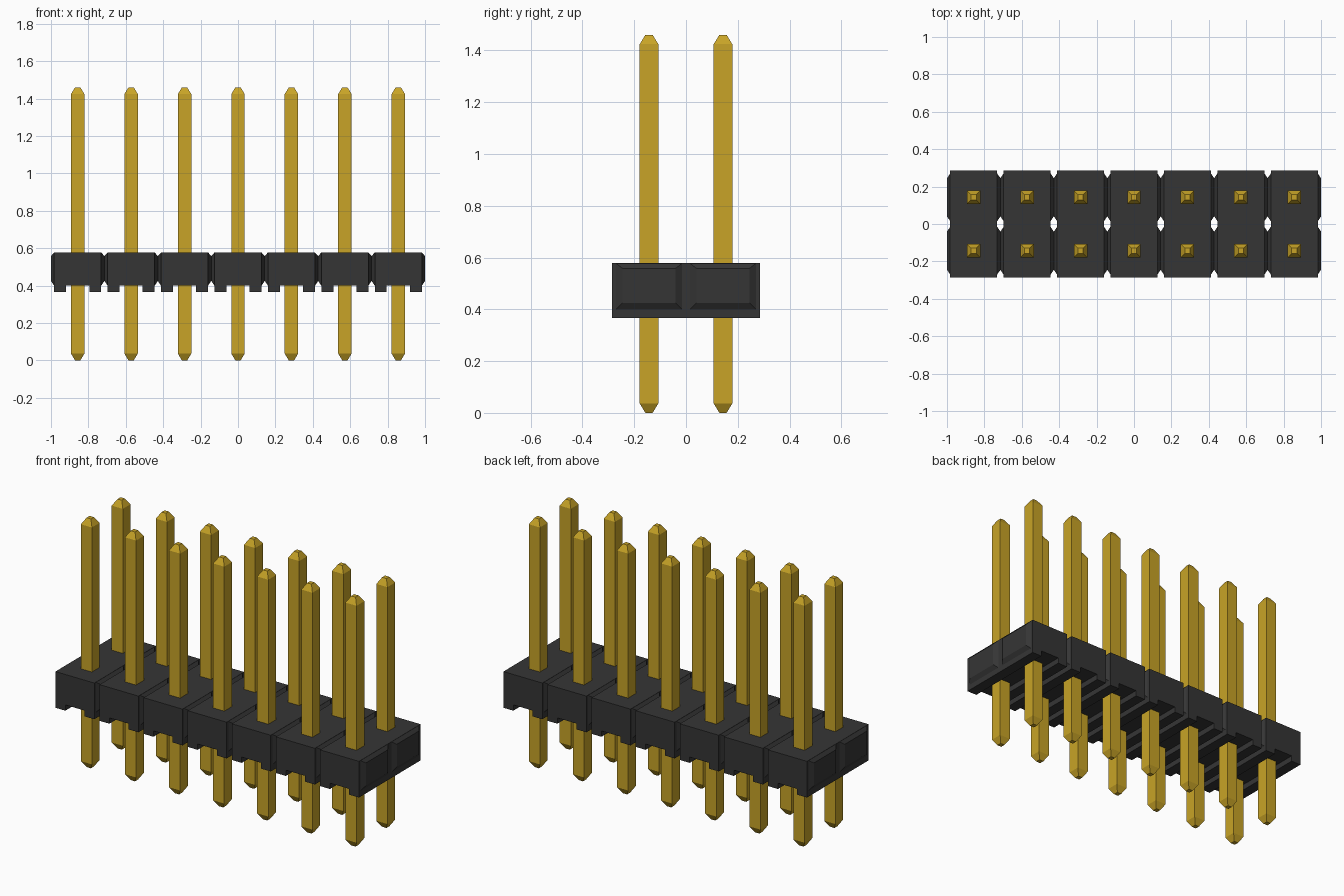
import bpy, bmesh

cube = bpy.data.objects.get("Cube")
if cube:
    bpy.data.objects.remove(cube, do_unlink=True)

COLUMNS = 7
PITCH = 2 / COLUMNS
ROWS = (-PITCH / 2, PITCH / 2)
HALF_DEPTH = 0.285
WALL = 0.126          # half width of one housing block
FOOT = 0.062          # inner edge of each foot
BOTTOM, FLOOR, TOP = 0.366, 0.40, 0.578


def material(name, rgb, roughness):
    mat = bpy.data.materials.new(name)
    mat.use_nodes = True
    mat.diffuse_color = (*rgb, 1)
    bsdf = mat.node_tree.nodes["Principled BSDF"]
    bsdf.inputs["Base Color"].default_value = (*rgb, 1)
    bsdf.inputs["Roughness"].default_value = roughness
    return mat


black = material("black plastic", (0.036, 0.036, 0.036), 0.6)
gold = material("gold metal", (0.58, 0.37, 0.02), 0.5)


def loft(bm, rings):
    """Skin equal-sized rings of points and cap both ends."""
    loops = [[bm.verts.new(p) for p in ring] for ring in rings]
    for a, b in zip(loops, loops[1:]):
        for i in range(len(a)):
            j = (i + 1) % len(a)
            bm.faces.new((a[i], a[j], b[j], b[i]))
    bm.faces.new(loops[0])
    bm.faces.new(loops[-1])


def finish(bm, name, mat):
    bmesh.ops.recalc_face_normals(bm, faces=bm.faces)
    mesh = bpy.data.meshes.new(name)
    bm.to_mesh(mesh)
    bm.free()
    mesh.materials.append(mat)
    obj = bpy.data.objects.new(name, mesh)
    bpy.context.collection.objects.link(obj)
    return obj


def place_copy(obj, name, location):
    copy = bpy.data.objects.new(name, obj.data)
    copy.location = location
    bpy.context.collection.objects.link(copy)


# Housing block: arch-shaped profile with two feet, extruded front to back
bm = bmesh.new()
profile = [(-WALL, BOTTOM), (-FOOT, BOTTOM), (-FOOT, FLOOR), (FOOT, FLOOR),
           (FOOT, BOTTOM), (WALL, BOTTOM), (WALL, TOP), (-WALL, TOP)]
loft(bm, [[(x, y, z) for x, z in profile] for y in (-HALF_DEPTH, HALF_DEPTH)])
block = finish(bm, "housing_block_1", black)

# Bevelled side pads that join neighbouring blocks
bm = bmesh.new()


def pad_ring(x, y, half, low, high):
    return [(x, y - half, low), (x, y + half, low),
            (x, y + half, high), (x, y - half, high)]


for side in (-1, 1):
    for y in ROWS:
        loft(bm, [pad_ring(side * WALL, y, 0.127, FLOOR, TOP - 0.001),
                  pad_ring(side * PITCH / 2, y, 0.102, 0.425, 0.558)])
pads = finish(bm, "side_pads_1", black)

# Square pin with a blunt pyramid at each end
bm = bmesh.new()
pin_rings = []
for z, h in ((0, 0.014), (0.037, 0.036), (1.424, 0.036), (1.46, 0.014)):
    pin_rings.append([(-h, -h, z), (h, -h, z), (h, h, z), (-h, h, z)])
loft(bm, pin_rings)
pin = finish(bm, "pin_front_1", gold)

# Repeat every part along the strip
for i in range(COLUMNS):
    x = (i - (COLUMNS - 1) / 2) * PITCH
    if i == 0:
        block.location.x = pads.location.x = x
        pin.location = (x, ROWS[0], 0)
    else:
        place_copy(block, f"housing_block_{i + 1}", (x, 0, 0))
        place_copy(pads, f"side_pads_{i + 1}", (x, 0, 0))
        place_copy(pin, f"pin_front_{i + 1}", (x, ROWS[0], 0))
    place_copy(pin, f"pin_back_{i + 1}", (x, ROWS[1], 0))
